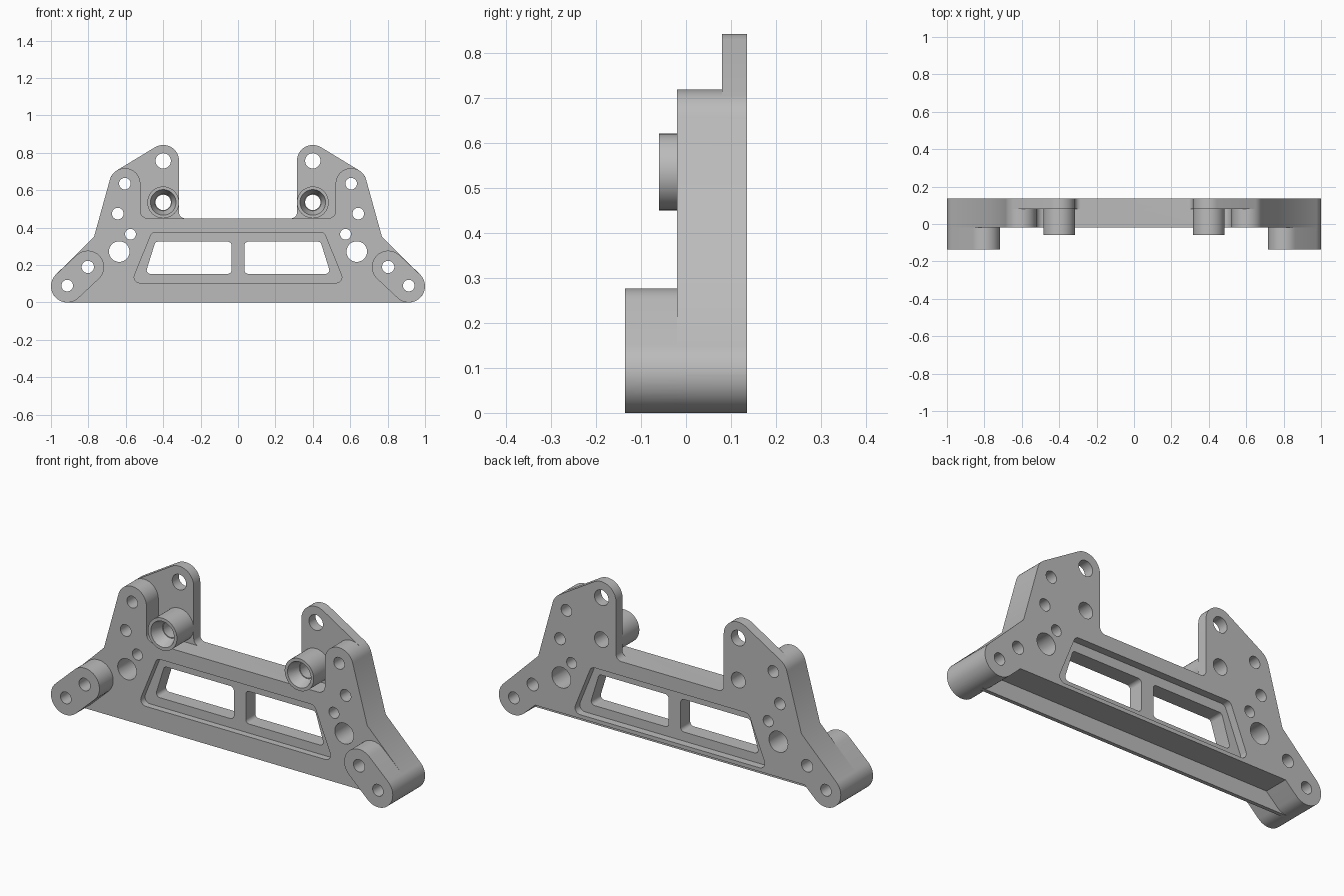
import bpy, bmesh, math
from mathutils import Vector

old = bpy.data.objects.get("Cube")
if old:
    bpy.data.objects.remove(old, do_unlink=True)

grey = bpy.data.materials.new("plain grey")
grey.use_nodes = True
COLOUR = (0.5, 0.5, 0.5, 1)
grey.diffuse_color = COLOUR
grey.node_tree.nodes["Principled BSDF"].inputs["Base Color"].default_value = COLOUR

BACK, PLATE, FACE, EAR = 0.135, 0.08, -0.02, -0.135   # depth levels along y


def belt(circles, step=math.radians(8)):
    """Outline wrapped counter-clockwise round circles (x, z, r).
    Negative r is an inside fillet, zero r a sharp corner."""
    n = len(circles)
    normals = []
    for i in range(n):
        (x1, z1, r1), (x2, z2, r2) = circles[i], circles[(i + 1) % n]
        length = math.hypot(x2 - x1, z2 - z1)
        normals.append(math.atan2(z2 - z1, x2 - x1) - math.acos((r1 - r2) / length))
    points = []
    for i, (x, z, r) in enumerate(circles):
        if r == 0:
            points.append((x, z))
            continue
        start, turn = normals[i - 1], normals[i] - normals[i - 1]
        turn = turn % math.tau if r > 0 else -((-turn) % math.tau)
        steps = max(2, math.ceil(abs(turn) / step))
        for k in range(steps + 1):
            a = start + turn * k / steps
            points.append((x + r * math.cos(a), z + r * math.sin(a)))
    return points


def mirrored(half):
    return half + [(-x, z, r) for x, z, r in reversed(half)]


def circle(x, z, r, n=40):
    return [(x + r * math.cos(math.tau * k / n), z + r * math.sin(math.tau * k / n))
            for k in range(n)]


def solid(name, prisms):
    """One object from a list of (front outline, y0, y1, optional back outline)."""
    bm = bmesh.new()
    for front, y0, y1, *rest in prisms:
        back = rest[0] if rest else front
        a = [bm.verts.new(Vector((x, y0, z))) for x, z in front]
        b = [bm.verts.new(Vector((x, y1, z))) for x, z in back]
        bm.faces.new(a)
        bm.faces.new(b[::-1])
        for i in range(len(a)):
            j = (i + 1) % len(a)
            bm.faces.new((a[j], a[i], b[i], b[j]))
    bmesh.ops.recalc_face_normals(bm, faces=bm.faces)
    mesh = bpy.data.meshes.new(name)
    bm.to_mesh(mesh)
    bm.free()
    mesh.materials.append(grey)
    obj = bpy.data.objects.new(name, mesh)
    bpy.context.collection.objects.link(obj)
    return obj


def combine(target, tool, operation):
    mod = target.modifiers.new(operation.lower(), 'BOOLEAN')
    mod.object, mod.operation, mod.solver = tool, operation, 'EXACT'
    bpy.context.view_layer.objects.active = target
    bpy.ops.object.modifier_apply(modifier=mod.name)
    bpy.data.objects.remove(tool, do_unlink=True)


# Shared outline pieces, right half from the foot upward
EAR_LOW, EAR_HIGH = (0.913, 0.087, 0.087), (0.803, 0.19, 0.087)
outer_edge = [EAR_LOW, (0.77, 0.35, 0), (0.605, 0.635, 0.083)]

# Tall back plate and the thicker front layer
frame = solid("bulkhead_frame", [(belt(mirrored(
    outer_edge + [(0.4, 0.757, 0.085), (0.285, 0.48, -0.03)])), PLATE, BACK)])
front_layer = solid("front_layer", [(belt(mirrored(
    outer_edge + [(0.482, 0.49, -0.04)])), FACE, 0.11)])
combine(frame, front_layer, 'UNION')

# Step under the back of the lower rail, leaving a thin front lip
step_box = [(-1.1, -0.1), (1.1, -0.1), (1.1, 0.085), (-1.1, 0.085)]
combine(frame, solid("rail_step", [(step_box, 0.0, 0.3)]), 'DIFFERENCE')

# Deep ears at the feet and round bosses on the plate
for s in (1, -1):
    ear = [(s * x, z, r) for x, z, r in (EAR_LOW, EAR_HIGH)]
    combine(frame, solid("ear", [(belt(ear), EAR, BACK)]), 'UNION')
    combine(frame, solid("boss", [(circle(s * 0.4, 0.535, 0.085), -0.06, 0.1)]), 'UNION')

# Shallow trapezoid recess on both faces
recess = belt(mirrored([(0.525, 0.135, 0.03), (0.44, 0.345, 0.03)]))
combine(frame, solid("recess_cutter", [(recess, -0.2, 0.015), (recess, 0.095, 0.3)]),
        'DIFFERENCE')

# Two windows, bolt holes and flared boss bores
HOLES = [(0.605, 0.635, 0.031), (0.643, 0.475, 0.031), (0.575, 0.365, 0.029),
         (0.635, 0.272, 0.055), (0.803, 0.19, 0.033), (0.913, 0.09, 0.031),
         (0.4, 0.757, 0.041), (0.4, 0.535, 0.041)]
window = [(0.055, 0.173, 0.02), (0.468, 0.173, 0.02),
          (0.427, 0.305, 0.02), (0.055, 0.305, 0.02)]
cuts, flares = [], []
for s in (1, -1):
    cuts += [(circle(s * x, z, r), -0.3, 0.3) for x, z, r in HOLES]
    cuts.append((belt([(s * x, z, r) for x, z, r in window[::s]]), -0.3, 0.3))
    flares.append((circle(s * 0.4, 0.535, 0.072), -0.07, 0.005,
                   circle(s * 0.4, 0.535, 0.045)))
combine(frame, solid("hole_cutter", cuts), 'DIFFERENCE')
combine(frame, solid("flare_cutter", flares), 'DIFFERENCE')

# Smooth curved walls, keep machined edges crisp
bpy.ops.object.select_all(action='DESELECT')
frame.select_set(True)
bpy.context.view_layer.objects.active = frame
bpy.ops.object.shade_smooth_by_angle(angle=math.radians(30))
